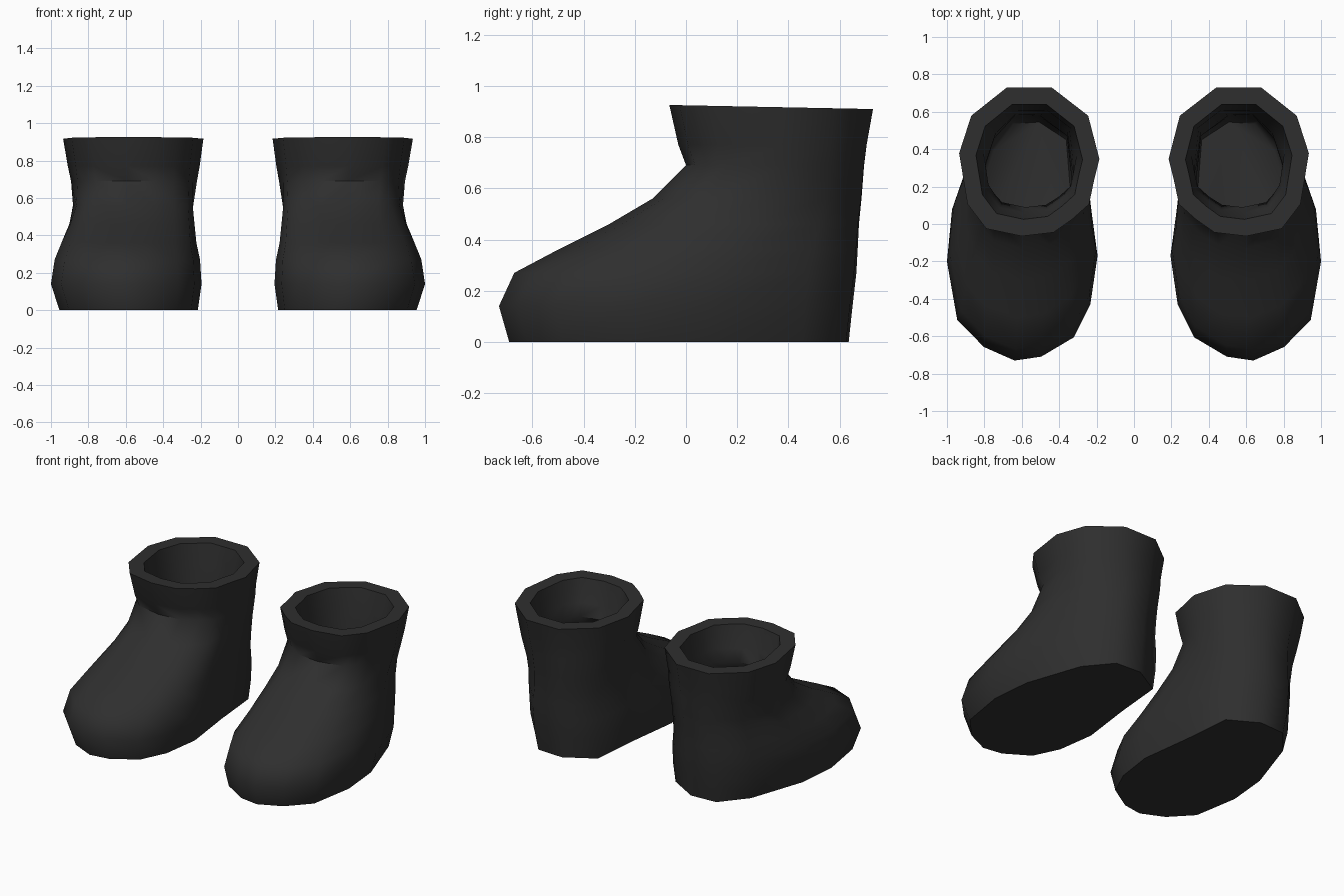
import bpy
import bmesh
import math

cube = bpy.data.objects.get("Cube")
if cube:
    bpy.data.objects.remove(cube, do_unlink=True)

# One colour for the whole pair
black = bpy.data.materials.new("matte_black")
black.use_nodes = True
colour = (0.028, 0.028, 0.028, 1)
black.diffuse_color = colour
bsdf = black.node_tree.nodes["Principled BSDF"]
bsdf.inputs["Base Color"].default_value = colour
bsdf.inputs["Roughness"].default_value = 0.8

# Outlines seen from above, matched point for point from the toe round the outer side
SOLE = [(.62, -.69), (.77, -.62), (.90, -.48), (.95, -.18), (.925, .09), (.80, .46), (.66, .63),
        (.48, .64), (.29, .53), (.26, .20), (.215, -.15), (.25, -.40), (.33, -.57), (.49, -.67)]
COLLAR = [(.60, -.06), (.79, -.02), (.84, .045), (.89, .11), (.935, .38), (.87, .58), (.68, .73),
          (.44, .73), (.245, .58), (.185, .35), (.215, .23), (.24, .11), (.33, .03), (.43, -.04)]

# Levels: height, blend from sole to collar, front, back, inner side, outer side
LEVELS = [(0, 0, -.69, .635, .215, .955),
          (.14, 0, -.73, .65, .195, 1),
          (.27, .1, -.67, .665, .20, .985),
          (.36, .25, -.50, .67, .215, .955),
          (.46, .45, -.30, .675, .22, .915),
          (.56, .65, -.13, .685, .225, .89),
          (.69, .9, 0, .695, .215, .895),
          (.77, 1, -.03, .705, .205, .91),
          (.925, 1, -.065, .73, .185, .935)]
WALL = .09
FLOOR = .1


def normalised(points):
    """Scale an outline to the unit square."""
    columns = []
    for values in zip(*points):
        low, high = min(values), max(values)
        columns.append([(v - low) / (high - low) for v in values])
    return list(zip(*columns))


UNIT_SOLE, UNIT_COLLAR = normalised(SOLE), normalised(COLLAR)


def add_ring(bm, level, side, inset=0):
    z, blend, front, back, inner, outer = level
    front, back = front + inset, back - inset
    inner, outer = inner + inset, outer - inset
    ring = []
    for (ax, ay), (bx, by) in zip(UNIT_SOLE, UNIT_COLLAR):
        u, v = ax + (bx - ax) * blend, ay + (by - ay) * blend
        x, y = inner + u * (outer - inner), front + v * (back - front)
        drop = .02 * (y + .065) if z > .9 else 0   # collar slopes down to the back
        ring.append(bm.verts.new((side * x, y, z - drop)))
    return ring


def build_boot(name, side):
    bm = bmesh.new()
    outside = [add_ring(bm, level, side) for level in LEVELS]
    # The lining follows the outside, from the rim down to a raised floor
    inside = [add_ring(bm, level, side, WALL) for level in reversed(LEVELS[1:])]
    floor = (FLOOR,) + LEVELS[0][1:]
    rings = outside + inside + [add_ring(bm, floor, side, WALL)]
    for low, high in zip(rings, rings[1:]):
        for i in range(len(low)):
            j = (i + 1) % len(low)
            bm.faces.new((low[i], low[j], high[j], high[i]))
    bm.faces.new(rings[0])
    bm.faces.new(rings[-1])
    bmesh.ops.recalc_face_normals(bm, faces=bm.faces)
    mesh = bpy.data.meshes.new(name)
    bm.to_mesh(mesh)
    bm.free()
    mesh.materials.append(black)
    boot = bpy.data.objects.new(name, mesh)
    bpy.context.collection.objects.link(boot)
    bpy.ops.object.select_all(action="DESELECT")
    boot.select_set(True)
    bpy.context.view_layer.objects.active = boot
    bpy.ops.object.shade_smooth_by_angle(angle=math.radians(60))


build_boot("left_boot", 1)
build_boot("right_boot", -1)
